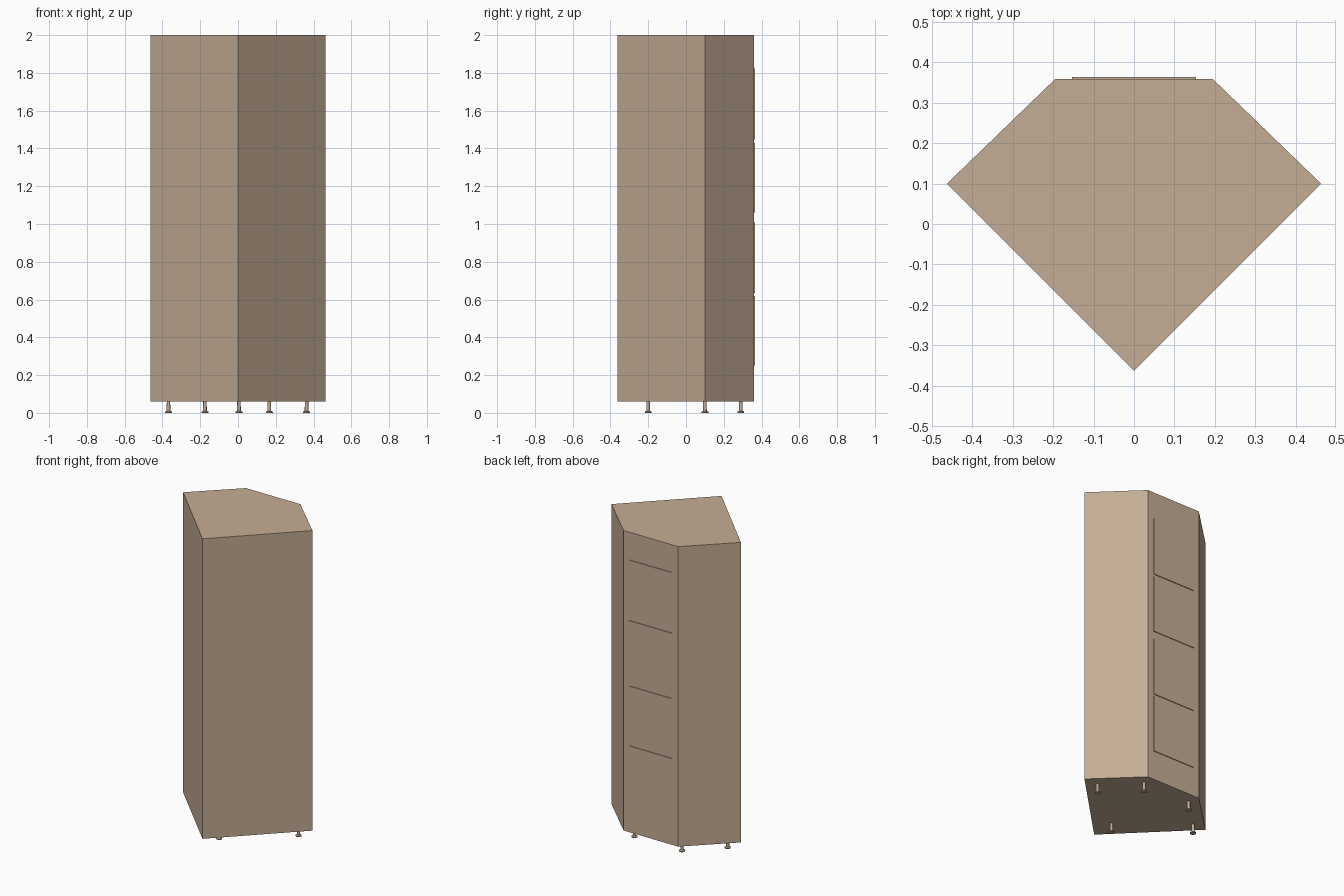
import bpy, bmesh, math

if "Cube" in bpy.data.objects:
    bpy.data.objects.remove(bpy.data.objects["Cube"])

wood = bpy.data.materials.new("tan_wood")
wood.diffuse_color = (0.56, 0.42, 0.30, 1)
wood.use_nodes = True
wood.node_tree.nodes["Principled BSDF"].inputs["Base Color"].default_value = wood.diffuse_color


def finish(name, bm):
    bmesh.ops.recalc_face_normals(bm, faces=bm.faces)
    mesh = bpy.data.meshes.new(name)
    bm.to_mesh(mesh)
    bm.free()
    mesh.materials.append(wood)
    obj = bpy.data.objects.new(name, mesh)
    bpy.context.collection.objects.link(obj)
    return obj


def prism(name, outline, z0, z1):
    """Extrude a plan outline from z0 up to z1."""
    bm = bmesh.new()
    base = bm.faces.new([bm.verts.new((x, y, z0)) for x, y in outline])
    top = bmesh.ops.extrude_face_region(bm, geom=[base])["geom"]
    for v in top:
        if isinstance(v, bmesh.types.BMVert):
            v.co.z = z1
    return finish(name, bm)


def lathe(name, profile, x, y, sides=16):
    """Spin an (r, z) profile around a vertical axis at x, y."""
    bm = bmesh.new()
    rings = []
    for r, z in profile:
        rings.append([bm.verts.new((x + r * math.cos(2 * math.pi * i / sides),
                                    y + r * math.sin(2 * math.pi * i / sides), z))
                      for i in range(sides)])
    for a, b in zip(rings, rings[1:]):
        for i in range(sides):
            j = (i + 1) % sides
            bm.faces.new((a[i], a[j], b[j], b[i]))
    bm.faces.new(rings[0])
    bm.faces.new(rings[-1])
    obj = finish(name, bm)
    bpy.ops.object.select_all(action='DESELECT')
    obj.select_set(True)
    bpy.context.view_layer.objects.active = obj
    bpy.ops.object.shade_smooth_by_angle(angle=math.radians(35))
    return obj


# Corner cabinet carcass
BACK = 0.359
prism("cabinet_body",
      [(0, -0.363), (0.463, 0.10), (0.195, BACK), (-0.195, BACK), (-0.463, 0.10)],
      0.06, 2.0)

# Four raised panels on the narrow door face
for i, (z0, z1) in enumerate([(0.25, 0.62), (0.635, 1.007), (1.06, 1.43), (1.447, 1.822)]):
    prism(f"door_panel_{i + 1}",
          [(-0.153, BACK - 0.002), (0.153, BACK - 0.002), (0.153, 0.364), (-0.153, 0.364)],
          z0, z1)

# Flanged adjustable feet
foot_profile = [(0.018, 0), (0.018, 0.006), (0.010, 0.011), (0.009, 0.061)]
for i, (x, y) in enumerate([(0.005, -0.20), (-0.368, 0.10), (0.363, 0.10),
                            (-0.175, 0.29), (0.166, 0.29)]):
    lathe(f"foot_{i + 1}", foot_profile, x, y)
